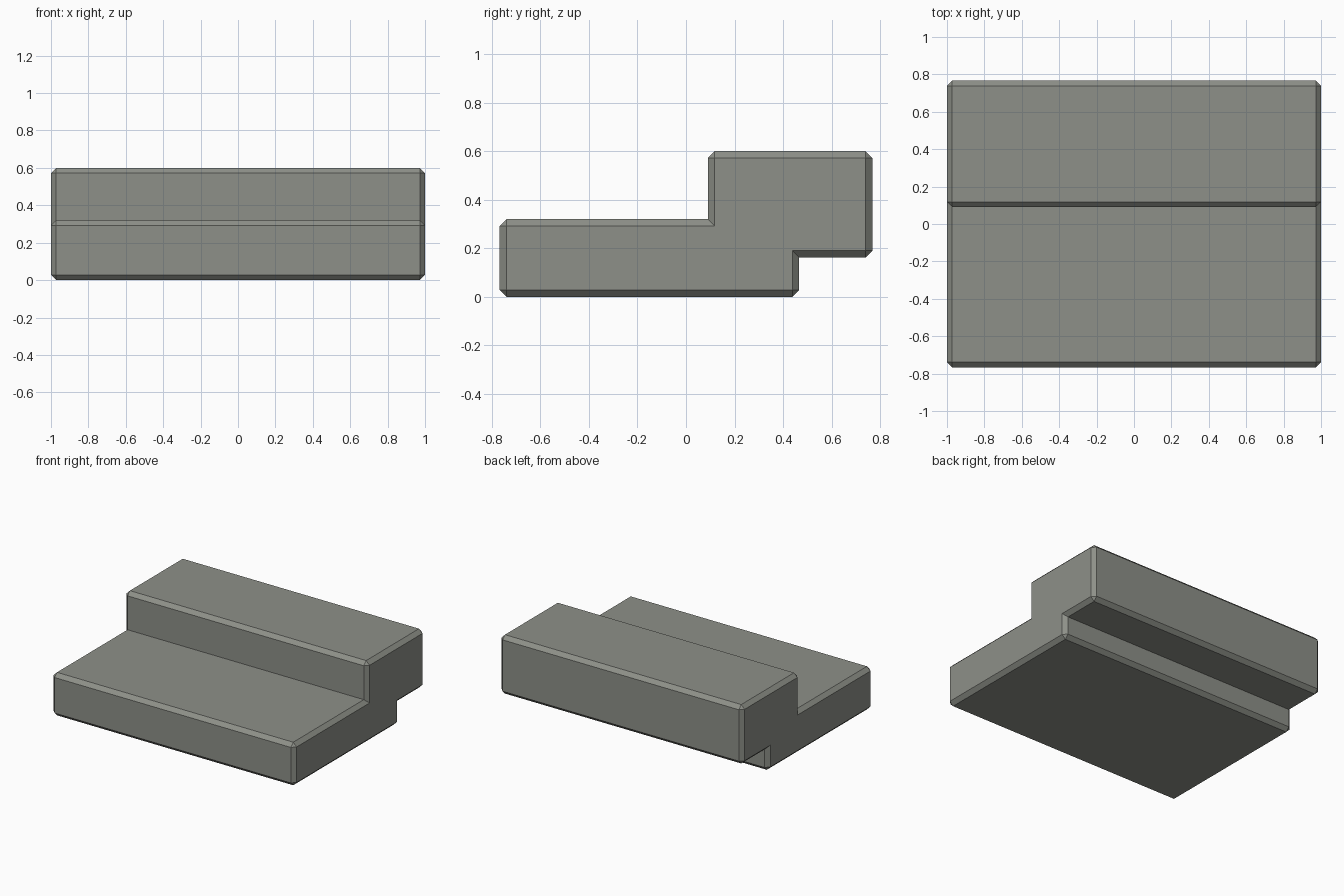
import bpy, bmesh

if "Cube" in bpy.data.objects:
    bpy.data.objects.remove(bpy.data.objects["Cube"])

# Side outline of the step block (y, z)
PROFILE = [(-0.767, 0), (0.466, 0), (0.466, 0.162), (0.767, 0.162),
           (0.767, 0.6), (0.09, 0.6), (0.09, 0.32), (-0.767, 0.32)]
BEVEL = 0.028

stone = bpy.data.materials.new("grey stone")
stone.diffuse_color = (0.27, 0.28, 0.25, 1)
stone.use_nodes = True
stone.node_tree.nodes["Principled BSDF"].inputs["Base Color"].default_value = stone.diffuse_color

# Extrude the outline across the full width
bm = bmesh.new()
face = bm.faces.new([bm.verts.new((-1, y, z)) for y, z in PROFILE])
ext = bmesh.ops.extrude_face_region(bm, geom=[face], use_keep_orig=True)
moved = [g for g in ext["geom"] if isinstance(g, bmesh.types.BMVert)]
bmesh.ops.translate(bm, verts=moved, vec=(2, 0, 0))
bmesh.ops.recalc_face_normals(bm, faces=bm.faces[:])

# Chamfer the outer edges, leaving the inner corners sharp
outer = [e for e in bm.edges if e.is_convex]
bmesh.ops.bevel(bm, geom=outer, offset=BEVEL, offset_type='OFFSET',
                segments=1, profile=0.5, affect='EDGES', clamp_overlap=True)
bmesh.ops.recalc_face_normals(bm, faces=bm.faces[:])

mesh = bpy.data.meshes.new("stone_step")
bm.to_mesh(mesh)
bm.free()
mesh.materials.append(stone)
step = bpy.data.objects.new("stone_step", mesh)
bpy.context.collection.objects.link(step)
